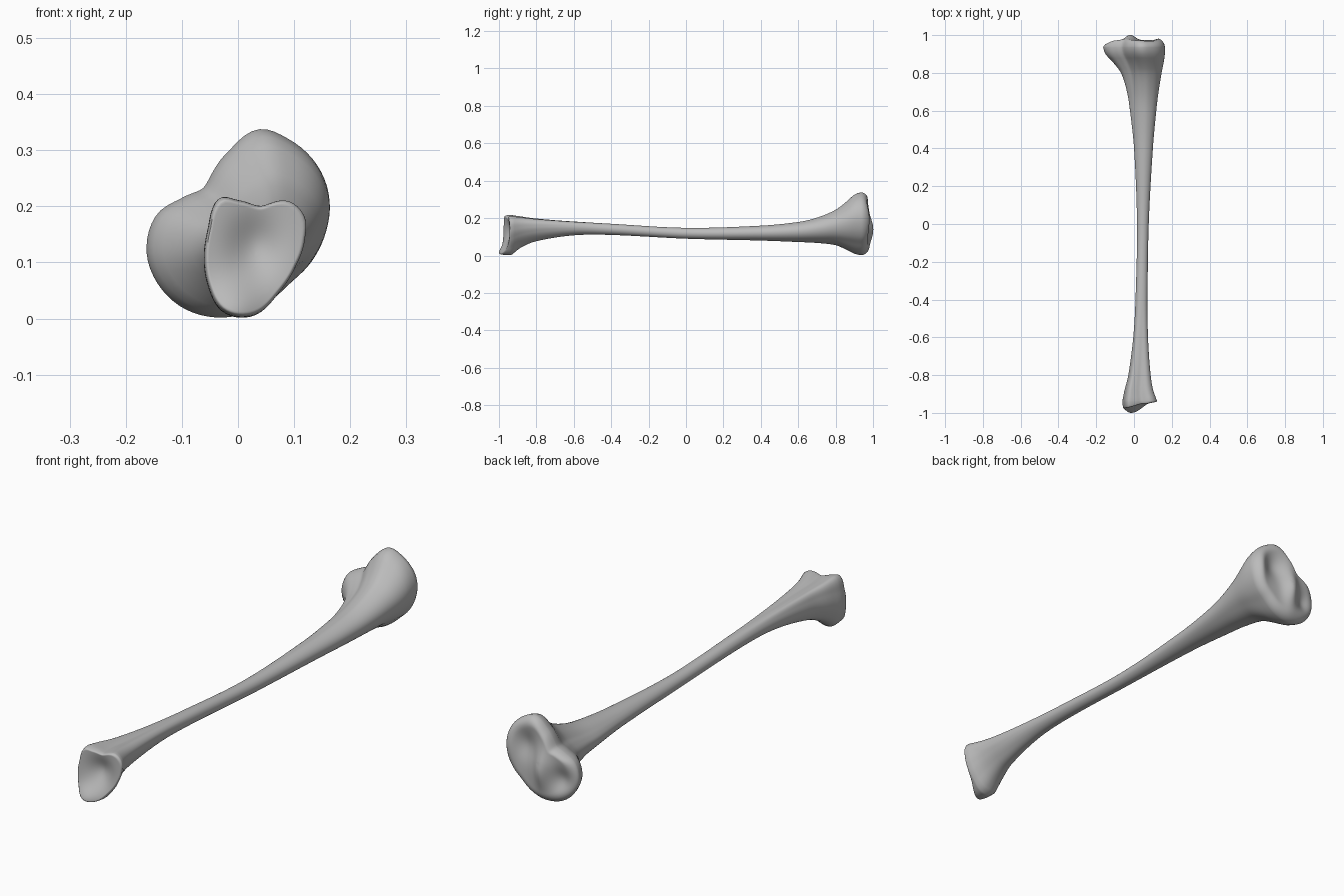
import bpy
import bmesh
import math
from mathutils import Vector

default_cube = bpy.data.objects.get("Cube")
if default_cube:
    bpy.data.objects.remove(default_cube, do_unlink=True)

SIDES = 80          # vertices around each section
STEPS = 100         # sections along the shaft
CAP_RINGS = 24      # rings across each joint surface

# Joint outlines as (x, z), listed around the rim
HEAD_OUTLINE = [(.035, .337), (.09, .32), (.14, .275), (.162, .22), (.155, .15),
                (.13, .1), (.09, .06), (.03, .015), (-.04, .002), (-.1, .02),
                (-.145, .065), (-.163, .12), (-.145, .185), (-.1, .215),
                (-.06, .235), (-.02, .295)]
FOOT_OUTLINE = [(-.035, .213), (0, .21), (.04, .2), (.09, .208), (.118, .18),
                (.118, .14), (.1, .09), (.07, .045), (.02, .005), (-.03, .015),
                (-.055, .06), (-.062, .11), (-.055, .16)]

# Shaft stations: y, x min, x max, z min, z max, shape (-1 foot, 0 oval, 1 head)
STATIONS = [
    (-.935, -.061, .119, .003, .214, -1),
    (-.88, -.05, .1, .045, .207, -.95),
    (-.8, -.03, .088, .077, .198, -.8),
    (-.6, -.004, .075, .108, .183, -.4),
    (-.4, .008, .072, .11, .17, -.1),
    (0, .016, .078, .09, .148, 0),
    (.4, 0, .1, .08, .16, .15),
    (.6, -.022, .118, .072, .18, .35),
    (.7, -.038, .13, .067, .203, .5),
    (.8, -.07, .146, .055, .245, .7),
    (.86, -.115, .157, .03, .29, .9),
    (.9, -.152, .162, .01, .325, 1),
    (.935, -.163, .162, .002, .337, 1),
]


def smooth_value(keys, values, t):
    """Cubic Hermite interpolation through unevenly spaced keys."""
    last = len(keys) - 1
    i = max(k for k in range(last) if keys[k] <= t or k == 0)

    def slope(k):
        a, b = max(k - 1, 0), min(k + 1, last)
        return (values[b] - values[a]) / (keys[b] - keys[a])

    h = keys[i + 1] - keys[i]
    u = (t - keys[i]) / h
    return ((1 + 2 * u) * (1 - u) ** 2 * values[i] + u * (1 - u) ** 2 * h * slope(i)
            + u * u * (3 - 2 * u) * values[i + 1] + u * u * (u - 1) * h * slope(i + 1))


def unit_outline(points):
    """Resample an outline by angle, fitted to a box from -1 to 1."""
    xs, zs = zip(*points)
    cx, cz = (min(xs) + max(xs)) / 2, (min(zs) + max(zs)) / 2
    wx, wz = (max(xs) - min(xs)) / 2, (max(zs) - min(zs)) / 2
    polar = []
    for x, z in points:
        px, pz = (x - cx) / wx, (z - cz) / wz
        polar.append((math.atan2(pz, px) % math.tau, math.hypot(px, pz)))
    polar.sort()
    wrapped = [(a + turn * math.tau, r) for turn in (-1, 0, 1) for a, r in polar]
    angles, radii = zip(*wrapped)
    result = []
    for i in range(SIDES):
        a = math.tau * i / SIDES
        r = smooth_value(angles, radii, a)
        result.append(Vector((r * math.cos(a), r * math.sin(a))))
    return result


HEAD = unit_outline(HEAD_OUTLINE)
FOOT = unit_outline(FOOT_OUTLINE)
OVAL = [Vector((math.cos(math.tau * i / SIDES), math.sin(math.tau * i / SIDES)))
        for i in range(SIDES)]
COLUMNS = list(zip(*STATIONS))


def section(y):
    """Section centre and its points relative to that centre."""
    x0, x1, z0, z1, shape = (smooth_value(COLUMNS[0], c, y) for c in COLUMNS[1:])
    target = HEAD if shape > 0 else FOOT
    blend = min(abs(shape), 1)
    points = []
    for oval, end in zip(OVAL, target):
        p = oval.lerp(end, blend)
        points.append(Vector((p.x * (x1 - x0) / 2, p.y * (z1 - z0) / 2)))
    return Vector(((x0 + x1) / 2, (z0 + z1) / 2)), points


def bump(x, z, cx, cz, sx, sz):
    return math.exp(-((x - cx) / sx) ** 2 - ((z - cz) / sz) ** 2)


def head_surface(x, z):
    """Two shallow cups with a raised ridge between them."""
    return (.974 + .028 * bump(x, z, -.02, .14, .035, .08)
            - .022 * bump(x, z, -.1, .11, .04, .05)
            - .02 * bump(x, z, .06, .22, .05, .06)
            + .01 * bump(x, z, .13, .2, .03, .07)
            - .015 * bump(x, z, -.16, .12, .04, .1))


def foot_surface(x, z):
    """Sloping hollow with a projecting lower lip."""
    return (-.966 + .2 * x - .032 * bump(x, z, -.005, .01, .06, .05)
            + .025 * bump(x, z, .03, .13, .045, .055))


bm = bmesh.new()


def bridge(a, b):
    for i in range(SIDES):
        j = (i + 1) % SIDES
        bm.faces.new((a[i], a[j], b[j], b[i]))


def cap(rim, y, surface, edge):
    """Close one end with rounded rings that follow the joint surface."""
    centre, points = section(y)
    previous = rim
    for k in range(1, CAP_RINGS):
        s = math.cos(math.pi / 2 * k / CAP_RINGS)
        rise = math.sqrt(1 - max(0, (s - 1 + edge) / edge) ** 2)
        ring = []
        for p in points:
            x, z = centre + p * s
            ring.append(bm.verts.new((x, y + (surface(x, z) - y) * rise, z)))
        bridge(previous, ring)
        previous = ring
    tip = bm.verts.new((centre.x, surface(*centre), centre.y))
    for i in range(SIDES):
        bm.faces.new((previous[i], previous[(i + 1) % SIDES], tip))


# Shaft
start, end = STATIONS[0][0], STATIONS[-1][0]
rings = []
for k in range(STEPS + 1):
    y = start + (end - start) * k / STEPS
    centre, points = section(y)
    rings.append([bm.verts.new((centre.x + p.x, y, centre.y + p.y)) for p in points])
for a, b in zip(rings, rings[1:]):
    bridge(a, b)

# Joint surfaces
cap(rings[0], start, foot_surface, .07)
cap(rings[-1], end, head_surface, .24)
bmesh.ops.recalc_face_normals(bm, faces=bm.faces)

mesh = bpy.data.meshes.new("long_bone")
bm.to_mesh(mesh)
bm.free()
bone = bpy.data.objects.new("long_bone", mesh)
bpy.context.collection.objects.link(bone)

# Bone colour
grey = bpy.data.materials.new("plain grey")
grey.use_nodes = True
colour = (.5, .5, .5, 1)
grey.diffuse_color = colour
shader = next(n for n in grey.node_tree.nodes if n.type == "BSDF_PRINCIPLED")
shader.inputs["Base Color"].default_value = colour
mesh.materials.append(grey)

bpy.ops.object.select_all(action="DESELECT")
bone.select_set(True)
bpy.context.view_layer.objects.active = bone
bpy.ops.object.shade_smooth_by_angle(angle=math.radians(50))
